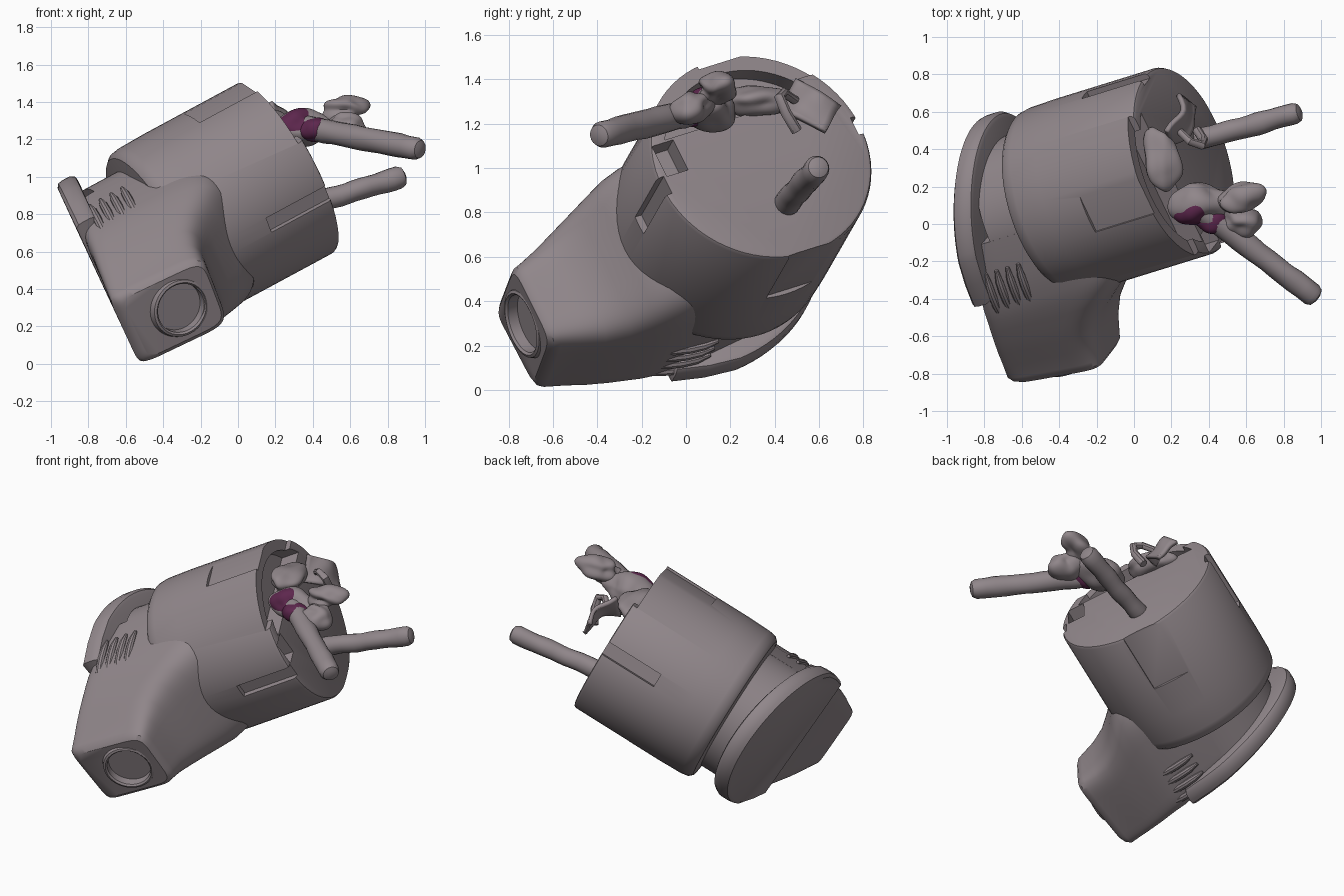
import bpy, bmesh, math
from mathutils import Vector, Matrix, noise

if "Cube" in bpy.data.objects:
    bpy.data.objects.remove(bpy.data.objects["Cube"])

# Tilted frame: S = towards the spout, W = underside, A = cylinder axis
A = Vector((.849, .263, .458)).normalized()
S = Vector((.415, -.868, -.273))
S = (S - A * S.dot(A)).normalized()
W = A.cross(S)
ORIGIN = Vector((0, .255, .91))
FRAME = Matrix.Translation(ORIGIN) @ Matrix((S, W, A)).transposed().to_4x4()


def material(name, rgb):
    m = bpy.data.materials.new(name)
    m.diffuse_color = (*rgb, 1)
    m.use_nodes = True
    m.node_tree.nodes["Principled BSDF"].inputs["Base Color"].default_value = m.diffuse_color
    return m


PLASTIC = material("mauve_grey", (.28, .24, .255))
STAIN = material("purple_stain", (.11, .02, .075))


def finish(name, bm, frame=True, mat=PLASTIC):
    bmesh.ops.recalc_face_normals(bm, faces=bm.faces)
    me = bpy.data.meshes.new(name)
    bm.to_mesh(me)
    bm.free()
    ob = bpy.data.objects.new(name, me)
    bpy.context.collection.objects.link(ob)
    if frame:
        ob.matrix_world = FRAME
    me.materials.append(mat)
    return ob


def rings_to_mesh(name, rings, frame=True, mat=PLASTIC):
    """Skin a list of closed rings and cap both ends."""
    bm = bmesh.new()
    vs = [[bm.verts.new(p) for p in r] for r in rings]
    n = len(vs[0])
    for a, b in zip(vs, vs[1:]):
        for i in range(n):
            bm.faces.new((a[i], a[(i + 1) % n], b[(i + 1) % n], b[i]))
    bm.faces.new(vs[0])
    bm.faces.new(vs[-1])
    return finish(name, bm, frame, mat)


def lathe(name, profile, n=72):
    return rings_to_mesh(name, [[(r * math.cos(k * math.tau / n), r * math.sin(k * math.tau / n), t)
                                 for k in range(n)] for r, t in profile])


def box(name, lo, hi):
    bm = bmesh.new()
    lo, hi = Vector(lo), Vector(hi)
    bmesh.ops.create_cube(bm, size=1, matrix=Matrix.Translation((lo + hi) / 2) @ Matrix.Diagonal((*(hi - lo), 1)))
    return finish(name, bm)


def tube(name, pts, radii, n=16, rough=0, mat=PLASTIC):
    pts = [Vector(p) for p in pts]
    q = (pts[-1] - pts[0]).normalized().to_track_quat('Z', 'Y')
    rings = []
    for i, (p, r) in enumerate(zip(pts, radii)):
        d = (pts[min(i + 1, len(pts) - 1)] - pts[max(i - 1, 0)]).normalized()
        q = (q @ Vector((0, 0, 1))).rotation_difference(d) @ q
        ring = []
        for k in range(n):
            o = q @ Vector((math.cos(k * math.tau / n), math.sin(k * math.tau / n), 0))
            ring.append(p + o * r * (1 + rough * noise.noise((p + o * r) * 9)))
        rings.append(ring)
    return rings_to_mesh(name, rings, False, mat)


def bar(name, a, b, r, rough=.15, steps=14):
    a, b = Vector(a), Vector(b)
    d = (b - a).normalized()
    pts = [a.lerp(b, i / steps) for i in range(steps + 1)] + [b + d * .025, b + d * .035]
    return tube(name, pts, [r] * (steps + 1) + [r * .8, r * .4], 18, rough)


def lump(name, c, size, mat=PLASTIC, rough=.4):
    bm = bmesh.new()
    bmesh.ops.create_icosphere(bm, subdivisions=4, radius=1)
    for v in bm.verts:
        k = 1 + rough * noise.noise(v.co * .9 + Vector(c) * 7)
        v.co = Vector(c) + Vector(v.co[i] * size[i] * k for i in range(3))
    return finish(name, bm, False, mat)


def cut(ob, cutters):
    for c in cutters:
        m = ob.modifiers.new("cut", 'BOOLEAN')
        m.operation, m.object, m.solver = 'DIFFERENCE', c, 'EXACT'
    bpy.context.view_layer.update()
    me = bpy.data.meshes.new_from_object(ob.evaluated_get(bpy.context.evaluated_depsgraph_get()))
    ob.modifiers.clear()
    ob.data = me
    for c in cutters:
        bpy.data.objects.remove(c)


# Main barrel with narrower neck
barrel = lathe("barrel", [(.41, -.74), (.41, -.54), (.45, -.535), (.485, -.53), (.508, -.505), (.516, -.46),
                          (.52, -.3), (.52, .3), (.512, .315), (.5, .32)])
cutters = []
for side, s0, s1 in ((-1, -.18, .07), (1, -.15, .1)):
    # shallow guide channels and side slots, open at the broken end
    cutters.append(box("channel", (s0, min(side * .5, side * .7), -.08), (s1, max(side * .5, side * .7), .5)))
    cutters.append(box("slot", (min(side * .485, side * .7), -.045, -.06), (max(side * .485, side * .7), .045, .5)))
# broken cavity in the upper part of the end
n = 32
arc = [(.45 * math.cos(x), .45 * math.sin(x)) for x in
       [math.radians(-152 + 124 * k / n) for k in range(n + 1)]]
cutters.append(rings_to_mesh("cavity", [[(x, y, t) for x, y in arc] for t in (.2, .6)]))
cutters.append(box("side_notch", (.36, -.2, .22), (.47, -.04, .6)))
cutters.append(box("short_lip", (-.7, -.7, .285), (.7, -.3, .6)))
cut(barrel, cutters)

# Spout flaring out of the barrel: (s, low t, high t, half width)
SECTIONS = [(-.02, -.87, -.1, .41), (.2, -.935, -.1, .42), (.36, -.985, -.14, .4), (.43, -1.0, -.2, .385),
            (.5, -1.02, -.3, .36), (.57, -1.04, -.4, .335), (.66, -1.065, -.49, .3), (.75, -1.09, -.54, .26),
            (.84, -1.115, -.57, .225), (.87, -1.1, -.58, .215), (.89, -1.07, -.6, .19)]


def section(s, lo, hi, w, n=64):
    out = []
    e = .62 - .3 * max(0, s) / .9
    for k in range(n):
        c, d = math.cos(k * math.tau / n), math.sin(k * math.tau / n)
        e2 = e if d > 0 else .22
        y = w * math.copysign(abs(c) ** e2, c)
        t = (lo + hi) / 2 + (hi - lo) / 2 * math.copysign(abs(d) ** e2, d)
        if d < 0:
            t += .06 * y * abs(d)
        out.append((s + max(0, s - .3) * .2 * (t + .8), y, t))
    return out


spout = rings_to_mesh("spout", [section(*q) for q in SECTIONS])


def port_ring(r, s, n=40):
    return [(s, r * math.cos(k * math.tau / n), -.8 + r * math.sin(k * math.tau / n)) for k in range(n)]


cut(spout, [rings_to_mesh("port_hole", [port_ring(.135, .85), port_ring(.135, 1)])])
# Raised rim round the port
bm = bmesh.new()
prof = [(.135, .86), (.135, .9), (.145, .91), (.158, .905), (.168, .87)]
vs = [[bm.verts.new(p) for p in port_ring(r, s)] for r, s in prof]
for a, b in zip(vs, vs[1:] + vs[:1]):
    for i in range(40):
        bm.faces.new((a[i], a[(i + 1) % 40], b[(i + 1) % 40], b[i]))
finish("port_rim", bm)

# Base flange: rounded disc in the same leaning plane as the foot of the spout
half = [(.02 + .57 * math.cos(x), .505 * math.sin(x)) for x in
        [math.radians(90 + 180 * k / 40) for k in range(41)]]
half = [(.3, .435), (.16, .48)] + half + [(.16, -.48), (.3, -.435)]
rings = []
for inset, dt in ((.95, 0), (.99, .015), (1, .04), (1, .09), (.97, .115), (.93, .12)):
    rings.append([(x * inset, y * inset, -.895 + dt - .256 * x + .06 * y) for x, y in half])
rings_to_mesh("base_flange", rings)

# Grip ribs on both flanks of the neck
for side in (-1, 1):
    for i in range(4):
        t = -.84 + i * .068
        pts = [FRAME @ Vector((.14 + .065 * k, side * (.425 - .004 * k * k), t - .014 * k)) for k in range(6)]
        tube("grip_rib", pts, [.01, .022, .024, .024, .022, .01], 10)

# Two bare prongs
bar("front_prong", (.28, .13, 1.28), (.955, -.375, 1.15), .062)
bar("rear_prong", (.3, .44, .83), (.86, .59, .995), .058)

# Torn remains around the prong root
lump("torn_root", (.36, .11, 1.27), (.15, .12, .09))
lump("root_stain", (.34, .09, 1.28), (.11, .1, .078), STAIN)
lump("prong_stain", (.42, .02, 1.255), (.09, .07, .067), STAIN, .2)
lump("torn_chunk", (.57, .13, 1.36), (.12, .09, .07), rough=.6)
lump("chunk_stem", (.58, .03, 1.28), (.1, .09, .08), rough=.5)
lump("cavity_wreck", (.16, .33, 1.3), (.1, .16, .07), rough=.6)


def flap(name, corners, bulge):
    bm = bmesh.new()
    a, b, c, d = map(Vector, corners)
    N = 10
    nrm = (b - a).cross(d - a).normalized()
    g = []
    for i in range(N + 1):
        for j in range(N + 1):
            u, v = i / N, j / N
            p = a.lerp(b, u).lerp(d.lerp(c, u), v)
            p += nrm * (bulge * math.sin(math.pi * u) + .04 * noise.noise(p * 7))
            g.append(bm.verts.new(p))
    for i in range(N):
        for j in range(N):
            k = i * (N + 1) + j
            bm.faces.new((g[k], g[k + 1], g[k + N + 2], g[k + N + 1]))
    m = finish(name, bm, False).modifiers.new("thick", 'SOLIDIFY')
    m.thickness, m.offset = .025, 0


flap("torn_flap", [(.2, .42, 1.25), (.34, .62, 1.17), (.22, .7, 1.27), (.17, .5, 1.4)], .05)
tube("torn_hook", [(.24, .5, 1.3), (.3, .44, 1.34), (.36, .42, 1.32), (.37, .45, 1.25), (.34, .5, 1.17)],
     [.02, .022, .025, .025, .025], 10, .2)

# Smooth shading with kept edges
for ob in bpy.context.collection.objects:
    ob.select_set(True)
    bpy.context.view_layer.objects.active = ob
bpy.ops.object.shade_smooth_by_angle(angle=math.radians(35))
